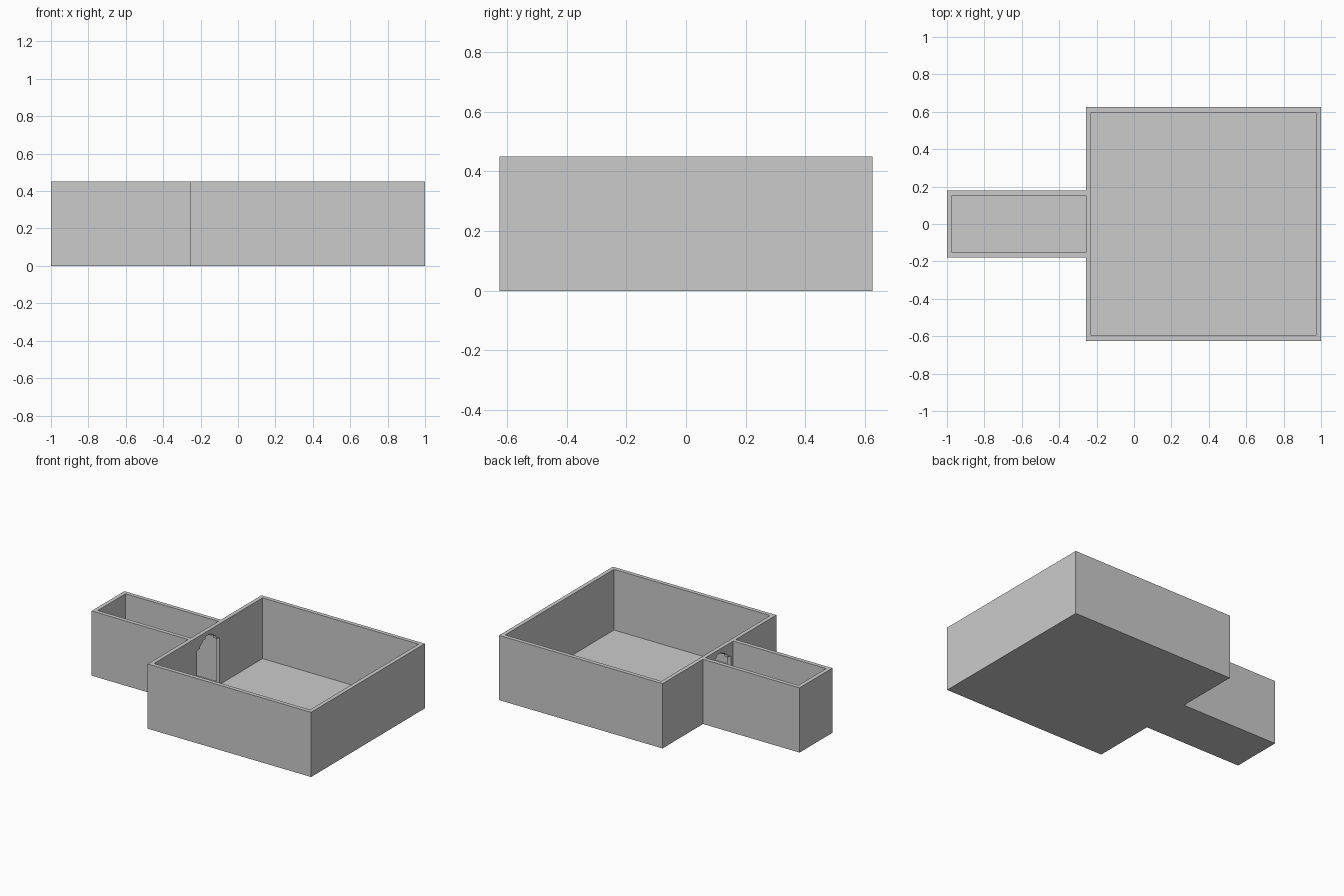
import bpy
import bmesh
from mathutils import Vector

if "Cube" in bpy.data.objects:
    bpy.data.objects.remove(bpy.data.objects["Cube"])

WALL = 0.028
FLOOR = 0.028
H = 0.45
SPLIT = -0.257   # x where the entry hall meets the main room


def prism(name, points, extrude):
    """Solid made by sweeping a flat outline along a vector."""
    bm = bmesh.new()
    face = bm.faces.new([bm.verts.new(p) for p in points])
    swept = bmesh.ops.extrude_face_region(bm, geom=[face], use_keep_orig=True)
    verts = [g for g in swept["geom"] if isinstance(g, bmesh.types.BMVert)]
    bmesh.ops.translate(bm, verts=verts, vec=Vector(extrude))
    bmesh.ops.recalc_face_normals(bm, faces=bm.faces)
    mesh = bpy.data.meshes.new(name)
    bm.to_mesh(mesh)
    bm.free()
    obj = bpy.data.objects.new(name, mesh)
    bpy.context.collection.objects.link(obj)
    return obj


def mirrored(half):
    """Close a symmetric outline from its positive-y half."""
    return half + [(a, -b, c) for a, b, c in reversed(half)]


def cut(target, cutter):
    cutter.hide_render = True
    cutter.hide_set(True)
    mod = target.modifiers.new(cutter.name, 'BOOLEAN')
    mod.operation = 'DIFFERENCE'
    mod.solver = 'EXACT'
    mod.object = cutter


def room_space(name, x0, x1, y):
    half = [(x0, y, FLOOR), (x1, y, FLOOR)]
    return prism(name, mirrored(half), (0, 0, H))


# Outer building block: main room with a narrow entry hall
outline = [(-1, 0.18, 0), (SPLIT, 0.18, 0), (SPLIT, 0.625, 0), (1, 0.625, 0)]
building = prism("building_walls_and_floor", mirrored(outline), (0, 0, H))

# Hollow out both open-topped rooms
cut(building, room_space("main_room_space", SPLIT + WALL, 1 - WALL, 0.625 - WALL))
cut(building, room_space("entry_hall_space", -1 + WALL, SPLIT, 0.18 - WALL))

# Doorway with a stepped arch through the dividing wall
x = SPLIT - 0.02
arch = [(x, 0.125, FLOOR), (x, 0.125, 0.355), (x, 0.092, 0.36),
        (x, 0.092, 0.375), (x, 0.065, 0.39), (x, 0.055, 0.403),
        (x, 0.03, 0.405), (x, 0.03, 0.42)]
cut(building, prism("doorway_space", mirrored(arch), (WALL + 0.04, 0, 0)))
